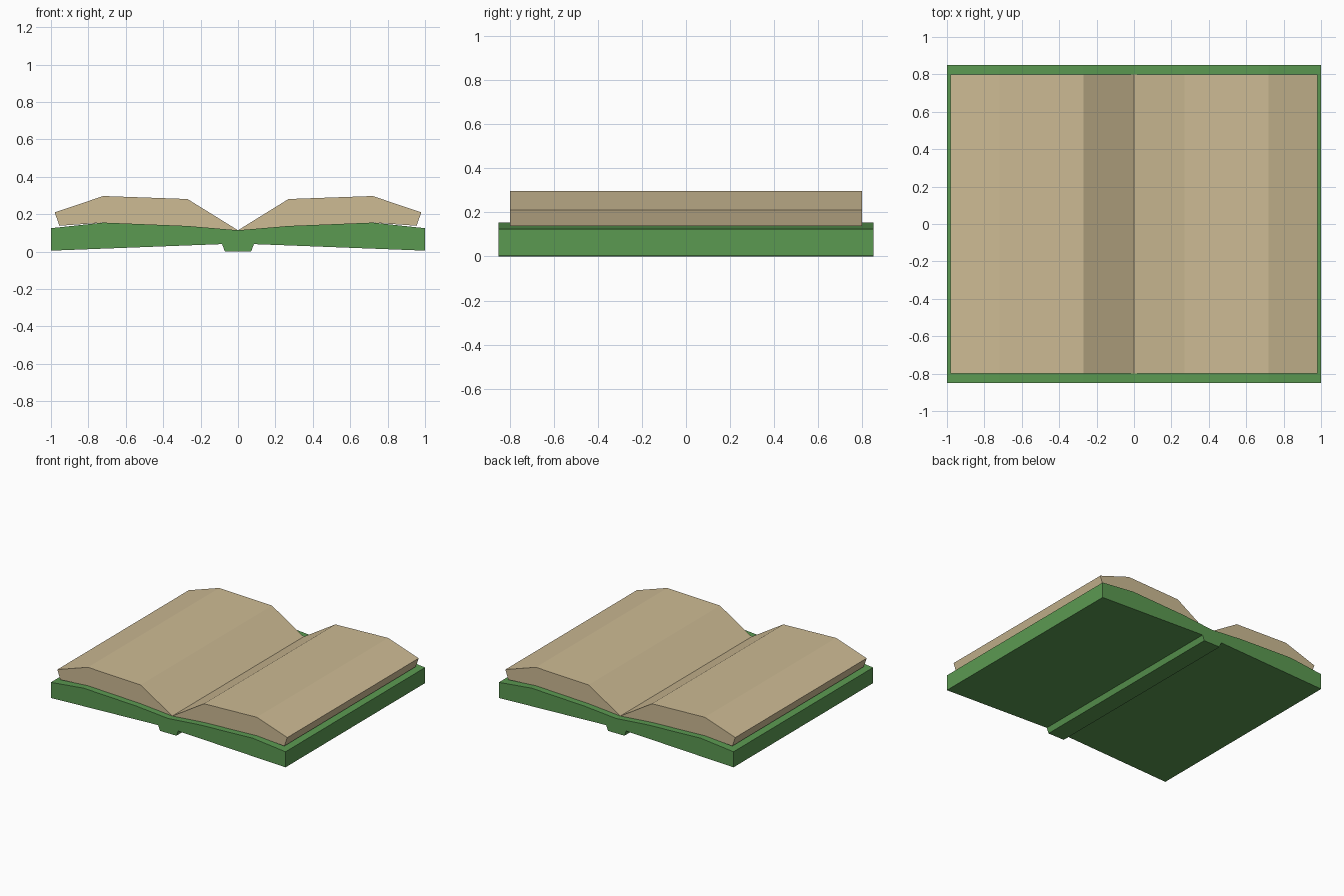
import bpy, bmesh

if "Cube" in bpy.data.objects:
    bpy.data.objects.remove(bpy.data.objects["Cube"])


def material(name, rgb):
    m = bpy.data.materials.new(name)
    m.diffuse_color = (*rgb, 1)
    m.use_nodes = True
    m.node_tree.nodes["Principled BSDF"].inputs["Base Color"].default_value = m.diffuse_color
    return m


def extrude_profile(name, points, half_depth, mat):
    """Sweep an x-z outline along y."""
    bm = bmesh.new()
    front = bm.faces.new([bm.verts.new((x, -half_depth, z)) for x, z in points])
    ext = bmesh.ops.extrude_face_region(bm, geom=[front], use_keep_orig=True)
    moved = [v for v in ext["geom"] if isinstance(v, bmesh.types.BMVert)]
    bmesh.ops.translate(bm, verts=moved, vec=(0, 2 * half_depth, 0))
    bmesh.ops.recalc_face_normals(bm, faces=bm.faces)
    mesh = bpy.data.meshes.new(name)
    bm.to_mesh(mesh)
    bm.free()
    mesh.materials.append(mat)
    obj = bpy.data.objects.new(name, mesh)
    bpy.context.collection.objects.link(obj)
    return obj


green = material("cover green", (0.105, 0.32, 0.083))
tan = material("page tan", (0.61, 0.495, 0.295))

# Cover with raised spine: right half outline, mirrored to the left
half = [(0.07, 0), (0.085, 0.04), (1, 0.005), (1, 0.125),
        (0.72, 0.155), (0.27, 0.137)]
cover = half + [(0, 0.114)] + [(-x, z) for x, z in reversed(half)]
extrude_profile("cover", cover, 0.85, green)

# Two page blocks meeting in the central valley
pages = [(0, 0.114), (0.27, 0.137), (0.72, 0.155), (0.955, 0.138),
         (0.98, 0.21), (0.72, 0.297), (0.27, 0.281)]
for name, s in (("right_pages", 1), ("left_pages", -1)):
    extrude_profile(name, [(s * x, z) for x, z in pages], 0.8, tan)
